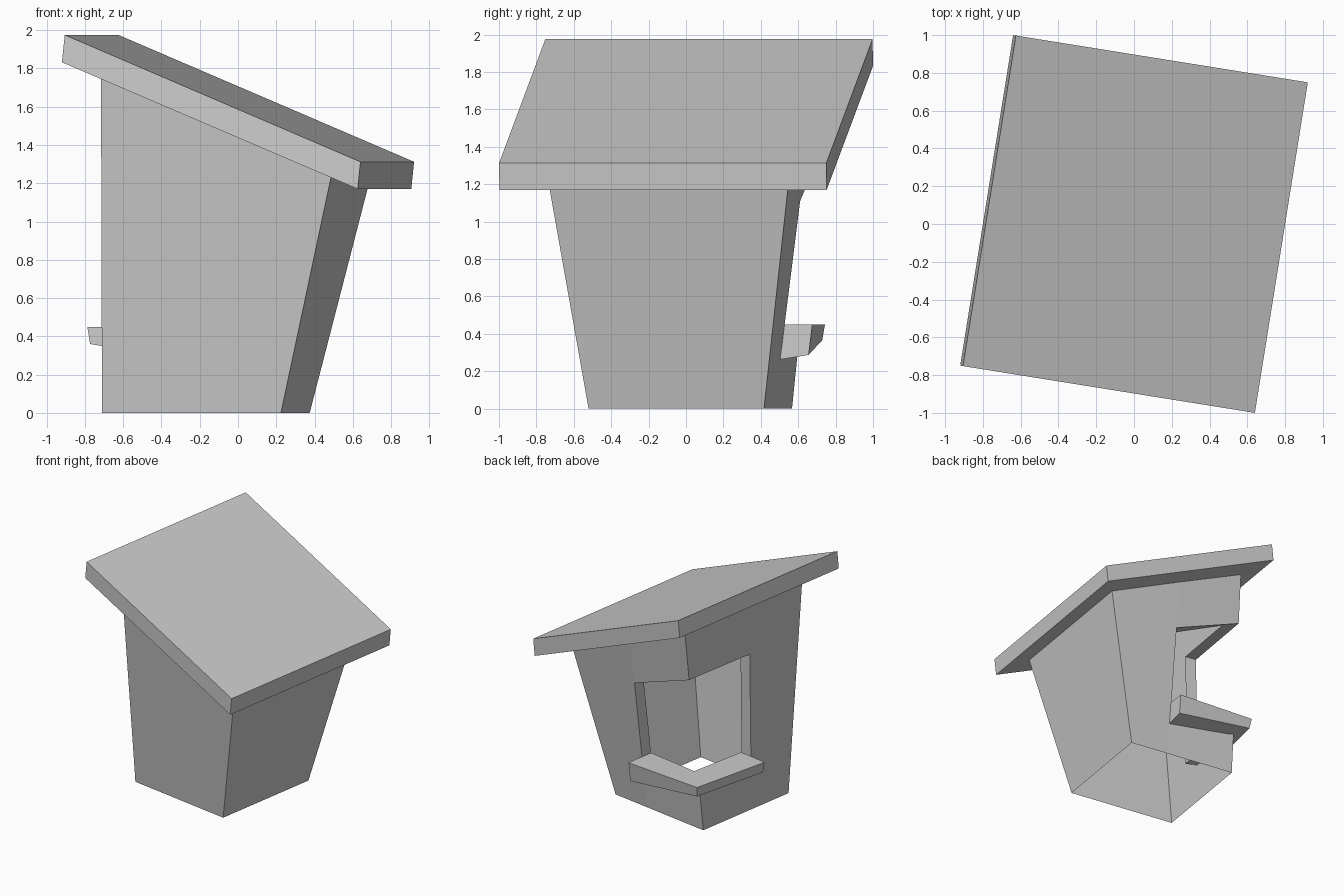
import bpy, bmesh
from math import radians

if "Cube" in bpy.data.objects:
    bpy.data.objects.remove(bpy.data.objects["Cube"])

TURN = radians(-9.1)          # whole booth is turned about z


def make(name, polys):
    """Build an object from polygons, welding shared corners."""
    bm = bmesh.new()
    for p in polys:
        bm.faces.new([bm.verts.new(c) for c in p])
    bmesh.ops.remove_doubles(bm, verts=bm.verts, dist=0.0005)
    bmesh.ops.recalc_face_normals(bm, faces=bm.faces)
    me = bpy.data.meshes.new(name)
    bm.to_mesh(me)
    bm.free()
    ob = bpy.data.objects.new(name, me)
    ob.rotation_euler.z = TURN
    bpy.context.collection.objects.link(ob)
    return ob


def loft(name, a, b, caps=True):
    """Join two matching rings; caps close the ends."""
    n = len(a)
    polys = [(a[i], a[(i + 1) % n], b[(i + 1) % n], b[i]) for i in range(n)]
    return make(name, polys + [a, b] if caps else polys[:-1])


# slanted roof slab
section = [(-0.775, 1.975), (0.79, 1.312), (0.775, 1.17), (-0.79, 1.832)]
loft("roof", [(x, -0.886, z) for x, z in section],
     [(x, 0.886, z) for x, z in section])


# wall surfaces: flared sides with tops following the roof
def eaves(x):
    return 1.832 - 0.423 * (x + 0.79)


def left_x(z):
    return -0.643 + 0.0133 * z


def back(x, z):
    k = 0.105 + 0.043 * min(1, max(0, (x + 0.63) / 1.15))
    return (x, 0.471 + k * z, z)


def left(y, z):
    return (left_x(z), y, z)


def corner(z):
    return back(left_x(z), z)


LT, RT = eaves(-0.62), eaves(0.6)
fl0, fl1 = left(-0.479, 0), (-0.62, -0.655, LT)
fr0, fr1 = (0.304, -0.479, 0), (0.6, -0.655, RT)
br0, br1 = back(0.304, 0), (0.6, 0.655, RT)
bl0, bl1 = corner(0), (-0.62, 0.655, LT)

# corner opening: jamb points on back and left walls
JX, JY, SILL = -0.037, -0.065, 0.43
j = [back(JX, z) for z in (0, SILL, 1.11, eaves(JX))]
k = [left(JY, z) for z in (0, SILL, 1.32)] + [(-0.62, JY, LT)]
c_low, c_high = corner(SILL), corner(1.325)

make("walls", [
    (fl0, fr0, fr1, fl1),                    # front
    (fr0, br0, br1, fr1),                    # right
    (br0, br1, j[3], j[2], j[1], j[0]),      # back, beside opening
    (j[0], j[1], c_low, bl0),                # back, below
    (j[2], j[3], bl1, c_high),               # back, above
    (fl0, k[0], k[1], k[2], k[3], fl1),      # left, beside opening
    (k[0], bl0, c_low, k[1]),                # left, below
    (k[2], c_high, bl1, k[3]),               # left, above
])

# reveals lining the opening
D = 0.1
outer = [j[1], j[2], c_high, k[2], k[1]]
shift = [(0, -D), (0, -D), (D, -D), (D, 0), (D, 0)]
inner = [(p[0] + s[0], p[1] + s[1], p[2]) for p, s in zip(outer, shift)]
loft("opening_reveal", outer, inner, caps=False)

# L-shaped counter wrapping the corner
top = [(-0.037, 0.678, 0.45), (-0.735, 0.635, 0.45), (-0.788, -0.06, 0.45),
       (-0.53, -0.075, 0.45), (-0.51, 0.435, 0.45), (-0.03, 0.425, 0.45)]
low = [(-0.037, 0.658, 0.287), (-0.72, 0.622, 0.365), (-0.773, -0.06, 0.36),
       (-0.53, -0.075, 0.32), (-0.51, 0.435, 0.31), (-0.03, 0.425, 0.25)]
loft("counter", top, low)
